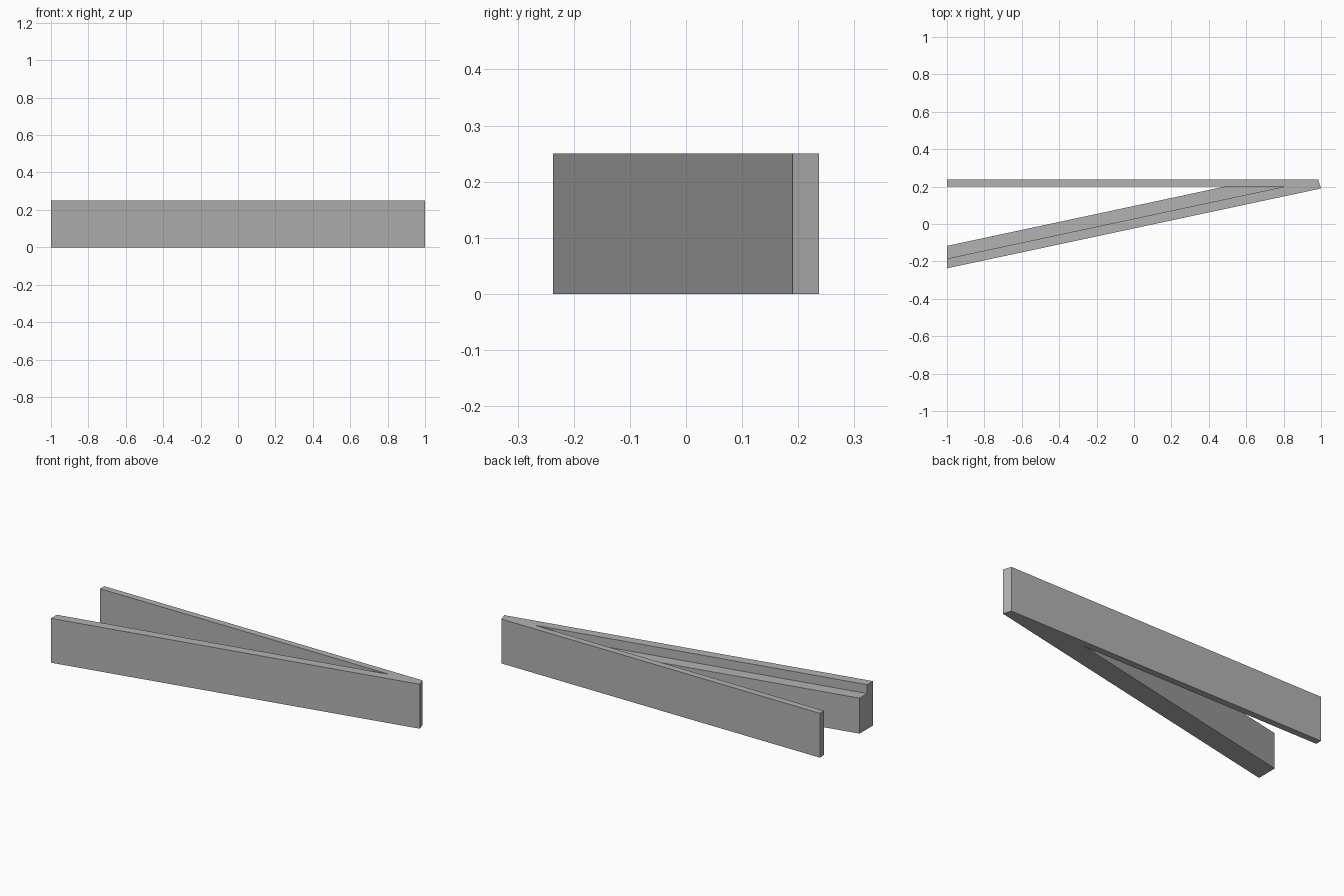
import bpy
import bmesh

cube = bpy.data.objects.get("Cube")
if cube:
    bpy.data.objects.remove(cube, do_unlink=True)

grey = bpy.data.materials.new("plain grey")
grey.use_nodes = True
grey.diffuse_color = (0.45, 0.45, 0.45, 1)
grey.node_tree.nodes["Principled BSDF"].inputs["Base Color"].default_value = (0.45, 0.45, 0.45, 1)


def prism(name, outline, bottom, top):
    """Extrude a plan outline upward between two heights."""
    bm = bmesh.new()
    base = bm.faces.new([bm.verts.new((x, y, bottom)) for x, y in outline])
    ext = bmesh.ops.extrude_face_region(bm, geom=[base])
    bmesh.ops.translate(bm, vec=(0, 0, top - bottom),
                        verts=[v for v in ext["geom"] if isinstance(v, bmesh.types.BMVert)])
    bmesh.ops.recalc_face_normals(bm, faces=bm.faces)
    mesh = bpy.data.meshes.new(name)
    bm.to_mesh(mesh)
    bm.free()
    mesh.materials.append(grey)
    obj = bpy.data.objects.new(name, mesh)
    bpy.context.collection.objects.link(obj)
    return obj


SLOPE = 0.2135
INNER = 0.2       # inner face of the straight wall


def slanted_y(x, start):
    return start + SLOPE * (x + 1)


def meeting_x(start):
    return (INNER - start) / SLOPE - 1


# Straight wall and thick slanted wall joined at one end
walls = prism("angled_walls", [
    (-1, -0.237), (1, slanted_y(1, -0.237)), (0.985, 0.237), (-1, 0.237),
    (-1, INNER), (meeting_x(-0.117), INNER), (-1, -0.117)], 0, 0.25)

# Step cut along the inside of the slanted wall, leaving a low ledge
step = prism("ledge_cutter", [
    (-1.2, slanted_y(-1.2, -0.185)), (meeting_x(-0.185), INNER), (-1.2, INNER)], 0.2, 0.4)
step.hide_render = True
step.hide_viewport = True
step.display_type = 'WIRE'

cut = walls.modifiers.new("ledge_step", 'BOOLEAN')
cut.operation = 'DIFFERENCE'
cut.solver = 'EXACT'
cut.object = step
